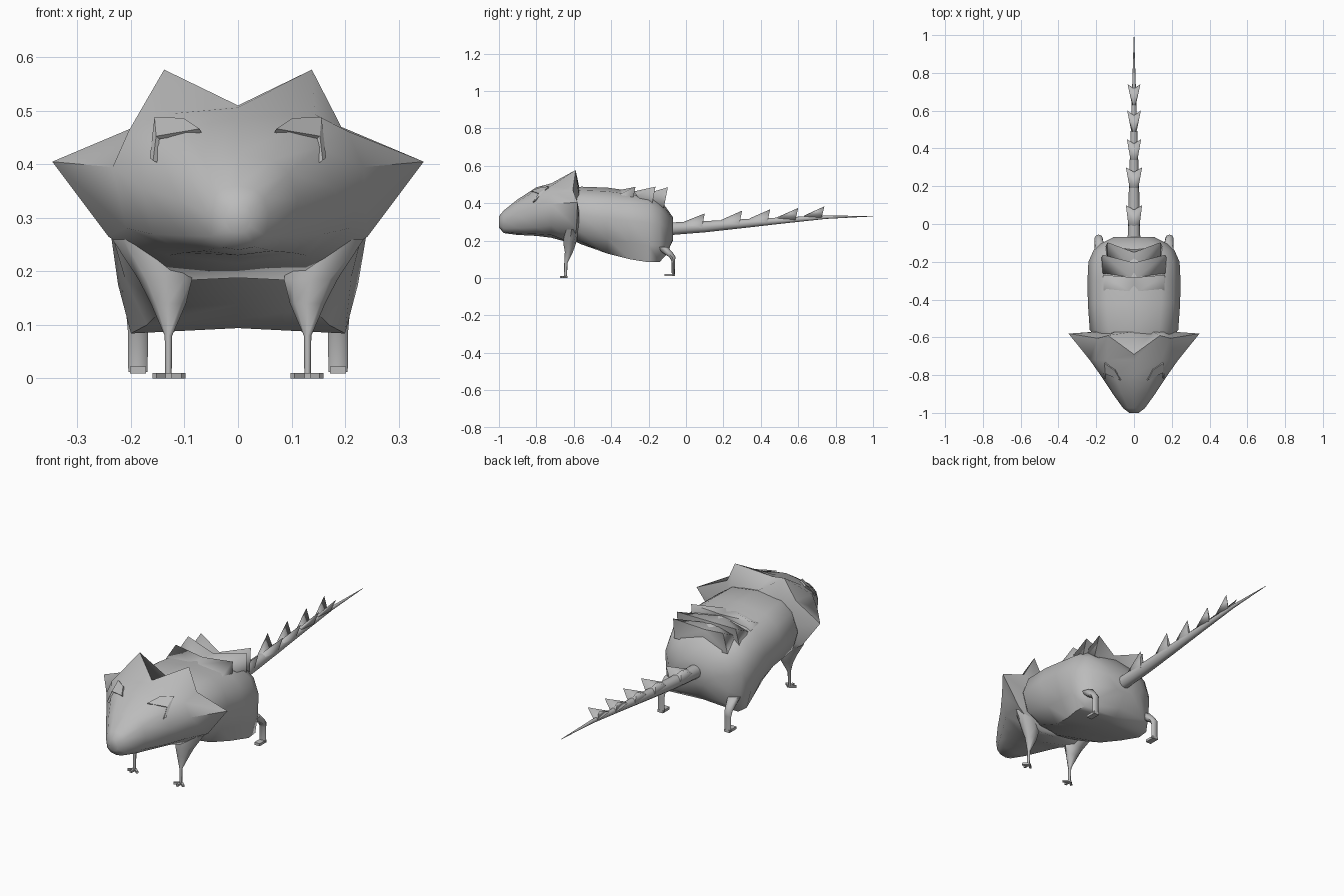
import bpy, bmesh, math
from mathutils import Matrix, Vector
from mathutils.bvhtree import BVHTree

if "Cube" in bpy.data.objects:
    bpy.data.objects.remove(bpy.data.objects["Cube"], do_unlink=True)

grey = bpy.data.materials.new("grey_hide")
grey.use_nodes = True
grey.diffuse_color = (0.5, 0.5, 0.5, 1)
grey.node_tree.nodes["Principled BSDF"].inputs["Base Color"].default_value = (0.5, 0.5, 0.5, 1)


def finish(name, bm, smooth=40):
    bmesh.ops.recalc_face_normals(bm, faces=bm.faces)
    mesh = bpy.data.meshes.new(name)
    bm.to_mesh(mesh)
    bm.free()
    mesh.materials.append(grey)
    ob = bpy.data.objects.new(name, mesh)
    bpy.context.collection.objects.link(ob)
    if smooth:
        bpy.ops.object.select_all(action="DESELECT")
        ob.select_set(True)
        bpy.context.view_layer.objects.active = ob
        bpy.ops.object.shade_smooth_by_angle(angle=math.radians(smooth))
    return ob


def loft(name, rings, smooth=40):
    """Skin a list of equal-length closed rings and cap both ends."""
    bm = bmesh.new()
    loops = [[bm.verts.new(p) for p in ring] for ring in rings]
    n = len(loops[0])
    for a, b in zip(loops, loops[1:]):
        for i in range(n):
            j = (i + 1) % n
            bm.faces.new((a[i], a[j], b[j], b[i]))
    bm.faces.new(loops[0])
    bm.faces.new(loops[-1])
    return finish(name, bm, smooth)


def mirrored(half):
    """Close a half ring that runs from top centre to bottom centre."""
    return half + [(-x, y, z) for x, y, z in half[-2:0:-1]]


ANGLES = [math.radians(a) for a in (90, 60, 35, 5, -30, -62, -90)]


def section(y, w, top, bottom, mid=None, up=1.0, low=1.0, corner=None):
    """Rounded cross-section; smaller powers are boxier, corner flattens the belly."""
    mid = (top + bottom) / 2 if mid is None else mid
    half = []
    for a in ANGLES:
        p = up if a > 0 else low
        x = w * math.cos(a) ** p if abs(a) < 1.57 else 0
        h = abs(math.sin(a)) ** p
        half.append((x, y, mid + (top - mid) * h if a > 0 else mid - (mid - bottom) * h))
    if corner:
        half[4:] = [((w + corner) / 2 + .003, y, (mid + bottom) / 2),
                    (corner, y, bottom), (0, y, bottom + .01)]
    return mirrored(half)


# Head: snout sections ending in a spiked rim that folds back to the neck
rim = [(0, -.69, .51), (.138, -.59, .577), (.193, -.605, .47), (.347, -.58, .405),
       (.242, -.585, .265), (.125, -.6, .182), (0, -.6, .188)]
head = loft("head", [
    section(-1, .025, .33, .27, .3),
    section(-.975, .058, .36, .24, .3, .9, .8),
    section(-.9, .112, .42, .23, .32, .8, .75),
    section(-.8, .178, .485, .225, .335, .8, .75),
    section(-.72, .235, .506, .215, .37, .7, .8),
    mirrored(rim),
    section(-.57, .2, .482, .2)], 60)

# Body: barrel that deepens and squares off towards the hips
loft("body", [
    section(-.62, .19, .47, .21, up=.8),
    section(-.56, .235, .488, .18, .31, .8, .9),
    section(-.42, .245, .483, .13, .29, .75, corner=.14),
    section(-.3, .247, .466, .1, .275, .75, corner=.17),
    section(-.2, .242, .455, .084, .265, .75, corner=.2),
    section(-.14, .215, .42, .086, .26, .75, corner=.195),
    section(-.105, .178, .375, .125, .26, .8, corner=.15),
    section(-.07, .11, .325, .2, .26)], 60)

# Tail: long taper along the spine
loft("tail", [section(y, r, z + r, z - r) for y, r, z in (
    (-.1, .034, .262), (.1, .03, .274), (.3, .024, .29),
    (.5, .017, .306), (.75, .009, .325), (1, .001, .33))], 60)


def scale_band(name, tip, notch, front, front_side, low):
    """Overlapping solid scale with one raised point on each side and a notch between."""
    bm = bmesh.new()
    c, n = bm.verts.new(front), bm.verts.new(notch)
    for s in (-1, 1):
        t, f, b = [bm.verts.new((s * p[0], p[1], p[2])) for p in (tip, front_side, low)]
        for face in ((c, f, t), (c, t, n), (f, b, t), (b, n, t), (c, b, f)):
            bm.faces.new(face)
        if s < 0:
            first_low = b
    bm.faces.new((c, first_low, b))
    bm.faces.new((n, b, first_low))
    return finish(name, bm, 100)


# Three rows of scales over the rump: tip x, y and height, notch y and height
for i, (x, y, z, ny, nz) in enumerate(((.16, -.27, .487, -.283, .472), (.165, -.163, .488, -.205, .464),
                                       (.14, -.097, .485, -.15, .447))):
    scale_band(f"rump_scale_{i + 1}", (x, y, z), (0, ny, nz), (0, ny - .09, nz - .005),
               (x, y - .1, z - .05), (x + .01, y - .022, .375))

# Scales along the tail
for i, (y, z, w) in enumerate(((.1, .345, .043), (.3, .36, .043), (.45, .367, .038),
                               (.6, .374, .036), (.74, .383, .034))):
    mid = .266 + .08 * y
    r = .032 - .03 * y
    scale_band(f"tail_scale_{i + 1}", (w, y, z), (0, y - .025, mid + r + .004),
               (0, y - .11, mid + r - .002), (r, y - .11, mid + r * .4), (r, y - .015, mid - r * .3))


def leg(name, joints, sides=8):
    rings = [[(x + rx * math.cos(k * math.tau / sides), y + ry * math.sin(k * math.tau / sides), z)
              for k in range(sides)] for x, y, z, rx, ry in joints]
    return loft(name, rings, 60)


def bar(name, start, end, width, height):
    """Flat toe box lying between two points."""
    a, b = Vector(start), Vector(end)
    d = b - a
    m = (Matrix.Translation((a + b) / 2) @ Matrix.Rotation(math.atan2(d.y, d.x), 4, "Z")
         @ Matrix.Diagonal((d.length, width, height, 1)))
    bm = bmesh.new()
    bmesh.ops.create_cube(bm, size=1, matrix=m)
    return finish(name, bm, 0)


# Eyelid outline as two quads: the brow and the drop at its outer end
LID = [[(.07, .463), (.1, .483), (.154, .485), (.15, .45)],
       [(.15, .45), (.154, .485), (.161, .41), (.155, .405)]]
head_tree = BVHTree.FromPolygons([v.co for v in head.data.vertices],
                                 [tuple(p.vertices) for p in head.data.polygons])

for side, s in (("left", 1), ("right", -1)):
    # Front leg and three toes
    leg(f"{side}_front_leg", [
        (s * .13, -.645, .003, .006, .008), (s * .13, -.642, .08, .007, .009),
        (s * .13, -.626, .14, .033, .022), (s * .136, -.622, .185, .05, .034),
        (s * .165, -.612, .26, .07, .038)])
    for i, (x, y) in enumerate(((.102, -.662), (.13, -.675), (.156, -.662))):
        bar(f"{side}_front_toe_{i + 1}", (s * .13, -.638, .005), (s * x, y, .005), .011, .01)

    # Rear leg bending forward into the hip, and foot
    leg(f"{side}_rear_leg", [
        (s * .187, -.068, .012, .018, .008), (s * .187, -.068, .09, .019, .009),
        (s * .187, -.073, .112, .021, .017), (s * .185, -.098, .135, .024, .028),
        (s * .18, -.135, .165, .03, .038)])
    bar(f"{side}_rear_foot", (s * .187, -.06, .016), (s * .187, -.115, .016), .03, .013)

    # Eyelid plate laid on the head surface
    bm = bmesh.new()
    for quad in LID:
        verts = []
        for x, z in quad:
            hit = head_tree.ray_cast(Vector((s * x, -2, z)), Vector((0, 1, 0)))[0]
            verts.append(bm.verts.new((s * x, hit.y - .01, z)))
        bm.faces.new(verts)
    bmesh.ops.remove_doubles(bm, verts=bm.verts, dist=.0005)
    lid = finish(f"{side}_eyelid", bm, 0)
    solid = lid.modifiers.new("thickness", "SOLIDIFY")
    solid.thickness = .009
    solid.offset = 0
